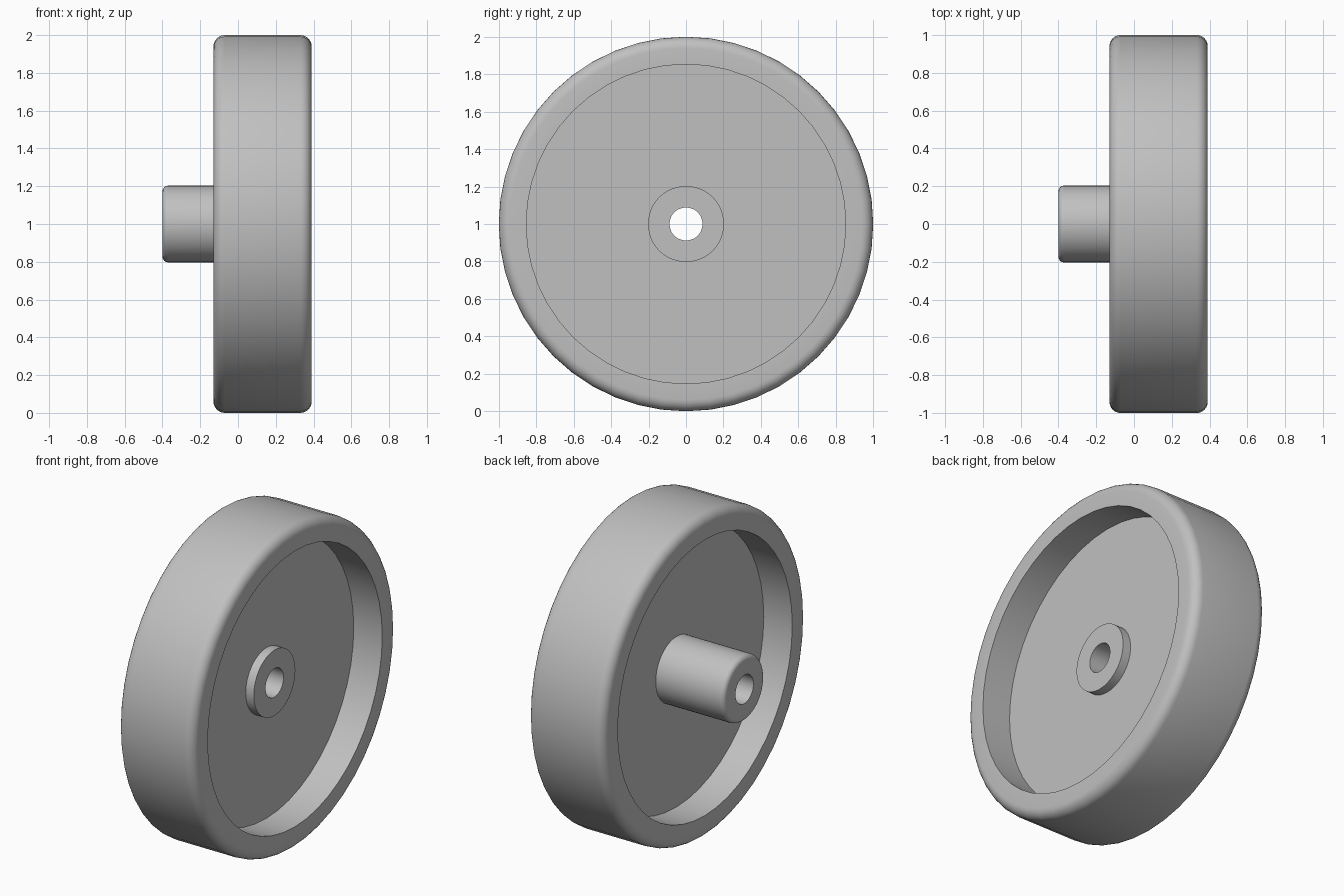
import bpy, bmesh
from math import sin, cos, pi, radians
from mathutils import Vector, Matrix

cube = bpy.data.objects.get("Cube")
if cube:
    bpy.data.objects.remove(cube)

SEGMENTS = 48
RIM_LEFT, RIM_RIGHT = -0.13, 0.39      # rim ends along the axle
WEB_LEFT, WEB_RIGHT = 0.065, 0.195     # thin disc inside the rim
HUB_LEFT, HUB_RIGHT = -0.40, 0.25      # hub ends
R_OUT, R_IN, R_HUB, R_BORE = 1.0, 0.853, 0.203, 0.088

grey = bpy.data.materials.new("light grey")
grey.use_nodes = True
colour = (0.53, 0.53, 0.53, 1)
grey.diffuse_color = colour
grey.node_tree.nodes["Principled BSDF"].inputs["Base Color"].default_value = colour


def fillet(x, r, radius, start, steps=6):
    """Quarter arc about (x, r), running clockwise from the start angle."""
    angles = [radians(start) - pi / 2 * i / steps for i in range(steps + 1)]
    return [(x + radius * cos(a), r + radius * sin(a)) for a in angles]


def lathe(name, profile):
    """Turn a closed (x, radius) outline around the x axis."""
    bm = bmesh.new()
    verts = [bm.verts.new((x, 0, r)) for x, r in profile]
    edges = [bm.edges.new((v, verts[i - 1])) for i, v in enumerate(verts)]
    bmesh.ops.spin(bm, geom=verts + edges, cent=(0, 0, 0), axis=(1, 0, 0),
                   angle=2 * pi, steps=SEGMENTS, use_merge=True)
    bmesh.ops.remove_doubles(bm, verts=bm.verts, dist=1e-5)
    bmesh.ops.recalc_face_normals(bm, faces=bm.faces)
    mesh = bpy.data.meshes.new(name)
    bm.to_mesh(mesh)
    bm.free()
    mesh.materials.append(grey)
    obj = bpy.data.objects.new(name, mesh)
    bpy.context.collection.objects.link(obj)
    obj.location.z = R_OUT
    bpy.ops.object.select_all(action='DESELECT')
    obj.select_set(True)
    bpy.context.view_layer.objects.active = obj
    bpy.ops.object.shade_smooth_by_angle(angle=radians(30))
    return obj


# Rounded rim, recessed web and bored hub as one turned outline
ROUND, HUB_ROUND = 0.06, 0.03
outline = [(HUB_LEFT, R_BORE)]
outline += fillet(HUB_LEFT + HUB_ROUND, R_HUB - HUB_ROUND, HUB_ROUND, 180)
outline += [(WEB_LEFT, R_HUB), (WEB_LEFT, R_IN), (RIM_LEFT, R_IN)]
outline += fillet(RIM_LEFT + ROUND, R_OUT - ROUND, ROUND, 180)
outline += fillet(RIM_RIGHT - ROUND, R_OUT - ROUND, ROUND, 90)
outline += [(RIM_RIGHT, R_IN), (WEB_RIGHT, R_IN), (WEB_RIGHT, R_HUB),
            (HUB_RIGHT, R_HUB), (HUB_RIGHT, R_BORE)]
lathe("wheel", outline)
